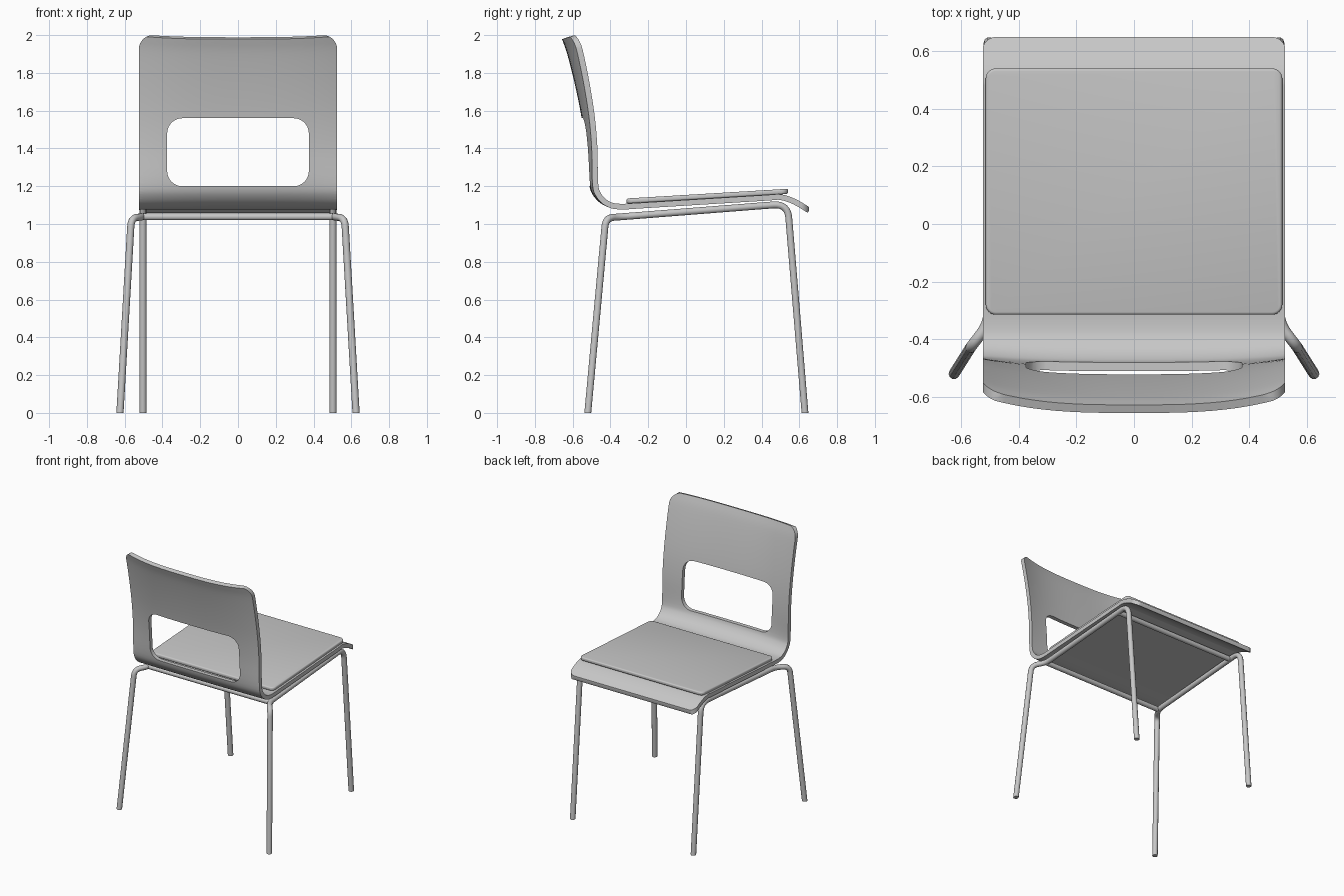
import bpy, bmesh, math
from mathutils import Vector

cube = bpy.data.objects.get("Cube")
if cube:
    bpy.data.objects.remove(cube, do_unlink=True)

grey = bpy.data.materials.new("plain_grey")
grey.use_nodes = True
grey.diffuse_color = (0.57, 0.57, 0.57, 1)
grey.node_tree.nodes["Principled BSDF"].inputs["Base Color"].default_value = grey.diffuse_color


def add_object(name, bm):
    mesh = bpy.data.meshes.new(name)
    bm.to_mesh(mesh)
    bm.free()
    mesh.materials.append(grey)
    obj = bpy.data.objects.new(name, mesh)
    bpy.context.collection.objects.link(obj)
    return obj


def activate(obj):
    bpy.ops.object.select_all(action='DESELECT')
    obj.select_set(True)
    bpy.context.view_layer.objects.active = obj


def apply_modifier(obj, kind, **settings):
    mod = obj.modifiers.new(kind.title(), kind)
    for key, value in settings.items():
        setattr(mod, key, value)
    activate(obj)
    bpy.ops.object.modifier_apply(modifier=mod.name)


def smooth(obj, degrees=35):
    activate(obj)
    bpy.ops.object.shade_smooth_by_angle(angle=math.radians(degrees))


def rounded_prism(name, half_x, low, high, radius, start, end, upright):
    """Rounded rectangle in x and a second axis, extruded along z or along y."""
    place = (lambda a, b, c: (a, b, c)) if upright else (lambda a, b, c: (a, c, b))
    centres = [(1, high), (-1, high), (-1, low), (1, low)]
    bm = bmesh.new()
    ring = []
    for corner, (side, edge) in enumerate(centres):
        cx = side * (half_x - radius)
        cy = edge - radius if edge == high else edge + radius
        for step in range(9):
            a = (corner + step / 8) * math.pi / 2
            ring.append(bm.verts.new(place(cx + radius * math.cos(a), cy + radius * math.sin(a), start)))
    face = bm.faces.new(ring)
    extruded = bmesh.ops.extrude_face_region(bm, geom=[face])["geom"]
    moved = [v for v in extruded if isinstance(v, bmesh.types.BMVert)]
    bmesh.ops.translate(bm, verts=moved, vec=place(0, 0, end - start))
    bmesh.ops.recalc_face_normals(bm, faces=bm.faces)
    return add_object(name, bm)


def cut(obj, cutter, operation):
    cutter.hide_render = True
    apply_modifier(obj, 'BOOLEAN', object=cutter, operation=operation, solver='EXACT')
    bpy.data.objects.remove(cutter, do_unlink=True)


def spline(points, steps):
    """Catmull-Rom curve through the points."""
    pts = [Vector(p) for p in points]
    pts = [2 * pts[0] - pts[1]] + pts + [2 * pts[-1] - pts[-2]]
    out = []
    for a, b, c, d in zip(pts, pts[1:], pts[2:], pts[3:]):
        for k in range(steps):
            t = k / steps
            out.append(0.5 * (2 * b + (c - a) * t + (2 * a - 5 * b + 4 * c - d) * t * t
                              + (3 * b - a - 3 * c + d) * t ** 3))
    return out + [pts[-2]]


# Bent shell: backrest and seat in one sheet, hollowed across the backrest
profile = spline([(-0.57, 2.005), (-0.545, 1.92), (-0.51, 1.75), (-0.482, 1.57), (-0.468, 1.4),
                  (-0.465, 1.22), (-0.45, 1.162), (-0.41, 1.122), (-0.35, 1.107), (-0.2, 1.115),
                  (0.4, 1.152), (0.5, 1.157), (0.58, 1.132), (0.66, 1.085)], 4)
bm = bmesh.new()
columns = 24
rows = []
for y, z in profile:
    row = []
    for j in range(columns + 1):
        u = 2 * j / columns - 1
        hollow = 1 - abs(u) ** 3
        rise = max(0, (z - 1.12) / 0.88) if y < -0.4 else 0
        row.append(bm.verts.new((0.53 * u, y - 0.058 * math.sqrt(rise) * hollow,
                                 z - 0.016 * rise ** 4 * hollow)))
    rows.append(row)
for r, s in zip(rows, rows[1:]):
    for j in range(columns):
        bm.faces.new((r[j], r[j + 1], s[j + 1], s[j]))
shell = add_object("seat_and_back_shell", bm)
apply_modifier(shell, 'SOLIDIFY', thickness=0.03, offset=-1)
cut(shell, rounded_prism("plan_trim", 0.527, -1, 0.65, 0.05, 0, 3, True), 'INTERSECT')
cut(shell, rounded_prism("back_trim", 0.525, 0.5, 2.0, 0.075, -2, 2, False), 'INTERSECT')
cut(shell, rounded_prism("back_opening", 0.375, 1.2, 1.56, 0.08, -1, -0.2, False), 'DIFFERENCE')
smooth(shell)

# Thin pad lying on the sloped seat
pad = rounded_prism("seat_pad", 0.515, -0.315, 0.54, 0.035, -0.027, 0, True)
apply_modifier(pad, 'BEVEL', width=0.009, segments=3, limit_method='ANGLE', angle_limit=math.radians(50))
for v in pad.data.vertices:
    v.co.z += 1.135 + (v.co.y + 0.315) * 0.06
smooth(pad, 50)


def tube(name, corners, radius):
    """Round tube along a path with rounded bends."""
    pts = [Vector(c) for c in corners]
    path = [pts[0]]
    for a, b, c in zip(pts, pts[1:], pts[2:]):
        reach = min(radius, (a - b).length * 0.48, (c - b).length * 0.48)
        p, q = b + (a - b).normalized() * reach, b + (c - b).normalized() * reach
        for k in range(9):
            t = k / 8
            path.append(p * (1 - t) ** 2 + b * 2 * t * (1 - t) + q * t * t)
    path.append(pts[-1])
    curve = bpy.data.curves.new(name, 'CURVE')
    curve.dimensions = '3D'
    curve.bevel_depth = 0.019
    curve.bevel_resolution = 3
    curve.use_fill_caps = True
    line = curve.splines.new('POLY')
    line.points.add(len(path) - 1)
    for point, co in zip(line.points, path):
        point.co = (*co, 1)
    obj = bpy.data.objects.new(name, curve)
    bpy.context.collection.objects.link(obj)
    curve.materials.append(grey)
    activate(obj)
    bpy.ops.object.convert(target='MESH')
    obj = bpy.context.object
    for v in obj.data.vertices:
        if v.co.z < 0.01:
            v.co.z = 0
    smooth(obj, 50)


# Each side: front leg, seat rail and splayed back leg from one bent tube
for side, word in ((1, "left"), (-1, "right")):
    tube(word + "_leg_frame", [(side * x, y, z) for x, y, z in (
        (0.503, 0.63, 0), (0.503, 0.538, 1.107), (0.503, -0.345, 1.038),
        (0.565, -0.425, 1.032), (0.625, -0.52, 0))], 0.075)

# Cross rails under the seat
tube("back_cross_rail", [(-0.503, -0.34, 1.038), (0.503, -0.34, 1.038)], 0)
tube("front_cross_rail", [(-0.503, 0.43, 1.098), (0.503, 0.43, 1.098)], 0)
